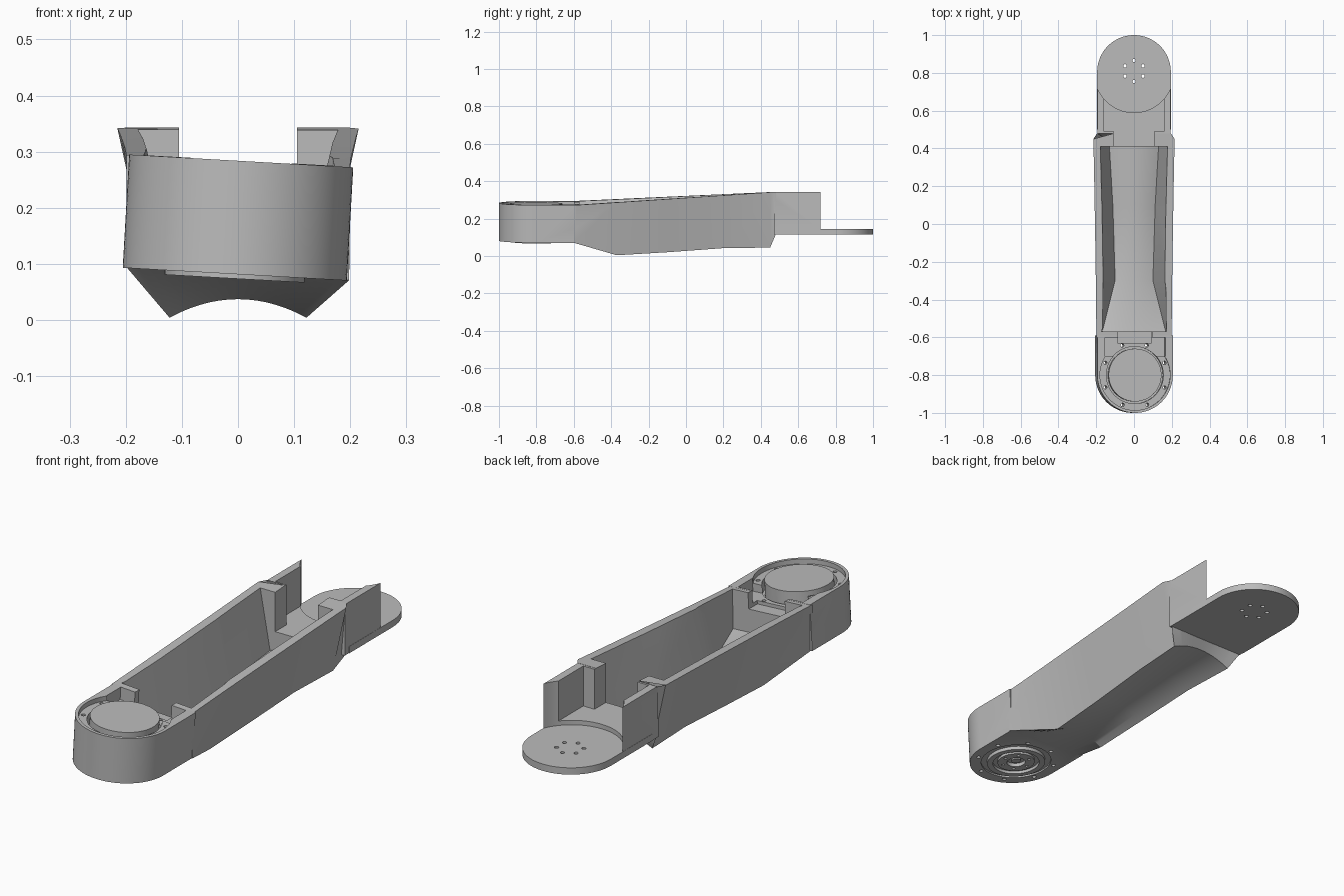
import bpy, bmesh, math
from mathutils import Matrix, Vector

cube = bpy.data.objects.get("Cube")
if cube:
    bpy.data.objects.remove(cube)

grey = bpy.data.materials.new("plain grey")
grey.use_nodes = True
colour = (0.5, 0.5, 0.5, 1)
grey.diffuse_color = colour
grey.node_tree.nodes["Principled BSDF"].inputs["Base Color"].default_value = colour

# The motor end is rolled slightly about the arm's length
TILT = 0.057
HOUSING = Matrix.Translation((0, -0.8, 0.1825)) @ Matrix.Rotation(TILT, 4, 'Y')
FLAT = Matrix.Identity(4)


def loft(name, rings, matrix=FLAT):
    """Skin equal-sized rings of points and cap both ends."""
    bm = bmesh.new()
    rows = [[bm.verts.new(matrix @ Vector(p)) for p in ring] for ring in rings]
    n = len(rows[0])
    for a, b in zip(rows, rows[1:]):
        for i in range(n):
            j = (i + 1) % n
            bm.faces.new((a[i], a[j], b[j], b[i]))
    bm.faces.new(rows[0][::-1])
    bm.faces.new(rows[-1])
    bmesh.ops.recalc_face_normals(bm, faces=bm.faces)
    mesh = bpy.data.meshes.new(name)
    bm.to_mesh(mesh)
    bm.free()
    mesh.materials.append(grey)
    obj = bpy.data.objects.new(name, mesh)
    bpy.context.collection.objects.link(obj)
    return obj


def prism(name, outline, z0, z1, matrix=FLAT):
    return loft(name, [[(x, y, z) for x, y in outline] for z in (z0, z1)], matrix)


def circle(r, cx=0, cy=0, n=64):
    return [(cx + r * math.cos(math.tau * i / n), cy + r * math.sin(math.tau * i / n))
            for i in range(n)]


def box(x, y0, y1):
    return [(-x, y0), (x, y0), (x, y1), (-x, y1)]


def round_end(r, cy, y_flat, side, n=40):
    """Half circle on one side, closed by a straight edge at y_flat."""
    arc = [(r * math.cos(math.pi * i / n), cy + side * r * math.sin(math.pi * i / n))
           for i in range(n + 1)]
    return arc + [(-r, y_flat), (r, y_flat)]


def combine(obj, other, operation):
    other.hide_render = True
    mod = obj.modifiers.new("combine", 'BOOLEAN')
    mod.operation, mod.solver, mod.object = operation, 'EXACT', other
    bpy.context.view_layer.objects.active = obj
    bpy.ops.object.modifier_apply(modifier=mod.name)
    bpy.data.objects.remove(other)


def cut(obj, outline, z0, z1, matrix=FLAT):
    combine(obj, prism("cutter", outline, z0, z1, matrix), 'DIFFERENCE')


def section(y, w, top, b, low, rise, top_tilt, low_tilt=0, n=20):
    """Slanted walls over a floor that arches upward in the middle."""
    ring = [(w, y, top - top_tilt * w), (-w, y, top + top_tilt * w)]
    for i in range(n + 1):
        t = 2 * i / n - 1
        ring.append((b * t, y, low + rise * (1 - t * t) - low_tilt * b * t))
    return ring


def top_at(y):
    return 0.2825 + (y + 0.6) * 0.0605 / 1.08


def tilt_at(y):
    return TILT * (0.48 - y) / 1.08


# Arm: outer trough body
stations = [(-0.6, 0.199, 0.198, 0.082, 0, TILT), (-0.37, 0.201, 0.122, 0.004, 0.033, 0),
            (-0.1, 0.205, 0.128, 0.02, 0.033, 0), (0.2, 0.21, 0.137, 0.042, 0.035, 0),
            (0.45, 0.215, 0.15, 0.045, 0.037, 0), (0.48, 0.195, 0.19, 0.115, 0, 0)]
arm = loft("arm_body", [section(y, w, top_at(y), b, low, rise, tilt_at(y), lt)
                        for y, w, b, low, rise, lt in stations])

# Motor housing shell joined to the front of the arm
combine(arm, prism("housing", round_end(0.2, 0, 0.21, -1), -0.101, 0.101, HOUSING), 'UNION')

# Rear yoke block and the round mounting plate
combine(arm, prism("yoke", box(0.194, 0.47, 0.77), 0.116, 0.342), 'UNION')
cut(arm, circle(0.21, 0, 0.8), 0.145, 0.5)
cut(arm, box(0.5, 0.725, 0.9), 0.0, 0.5)
combine(arm, prism("plate", round_end(0.195, 0.805, 0.5, 1), 0.115, 0.145), 'UNION')

# Hollow of the trough
hollow = [(-0.57, 0.172, 0.168, 0.11, 0, TILT), (-0.3, 0.168, 0.1, 0.04, 0.024, 0),
          (0.1, 0.174, 0.112, 0.06, 0.026, 0), (0.41, 0.182, 0.13, 0.075, 0.026, 0)]
combine(arm, loft("cutter", [section(y, w, top_at(y) + 0.02, b, low, rise, tilt_at(y), lt)
                             for y, w, b, low, rise, lt in hollow]), 'DIFFERENCE')

# Rear pocket and the cable opening through its bulkhead
cut(arm, box(0.16, 0.49, 0.67), 0.165, 0.5)
cut(arm, box(0.105, 0.38, 0.52), 0.165, 0.5)

# Housing recess, motor bore, cable box and front opening
cut(arm, circle(0.186), 0.08, 0.2, HOUSING)
cut(arm, circle(0.151), -0.2, 0.15, HOUSING)
cut(arm, box(0.16, 0.1, 0.2), 0.045, 0.2, HOUSING)
cut(arm, box(0.09, 0.17, 0.25), 0.03, 0.2, HOUSING)

# Bolt holes around the housing and in the mounting plate
for k in range(8):
    a = math.tau * (k + 0.5) / 8
    cut(arm, circle(0.009, 0.17 * math.cos(a), 0.17 * math.sin(a), 12), -0.2, 0.2, HOUSING)
for k in range(6):
    a = math.tau * (k + 0.5) / 6
    cut(arm, circle(0.009, 0.055 * math.cos(a), 0.81 + 0.055 * math.sin(a), 12), 0.0, 0.2)

# Motor: turned profile with a top cap and stepped rings underneath
profile = [(0.001, 0.098), (0.14, 0.098), (0.14, 0.03), (0.153, 0.03), (0.153, -0.094),
           (0.125, -0.094), (0.125, -0.109), (0.1, -0.109), (0.1, -0.096), (0.08, -0.096),
           (0.08, -0.106), (0.04, -0.106), (0.04, -0.09), (0.02, -0.09), (0.02, -0.1),
           (0.001, -0.1)]
motor = loft("motor", [[(x, y, z) for x, y in circle(r)] for r, z in profile], HOUSING)
for k in range(6):
    a = math.tau * k / 6
    cut(motor, circle(0.007, 0.06 * math.cos(a), 0.06 * math.sin(a), 12), -0.2, -0.09, HOUSING)

for obj in (arm, motor):
    bpy.ops.object.select_all(action='DESELECT')
    obj.select_set(True)
    bpy.context.view_layer.objects.active = obj
    bpy.ops.object.shade_smooth_by_angle(angle=math.radians(25))
